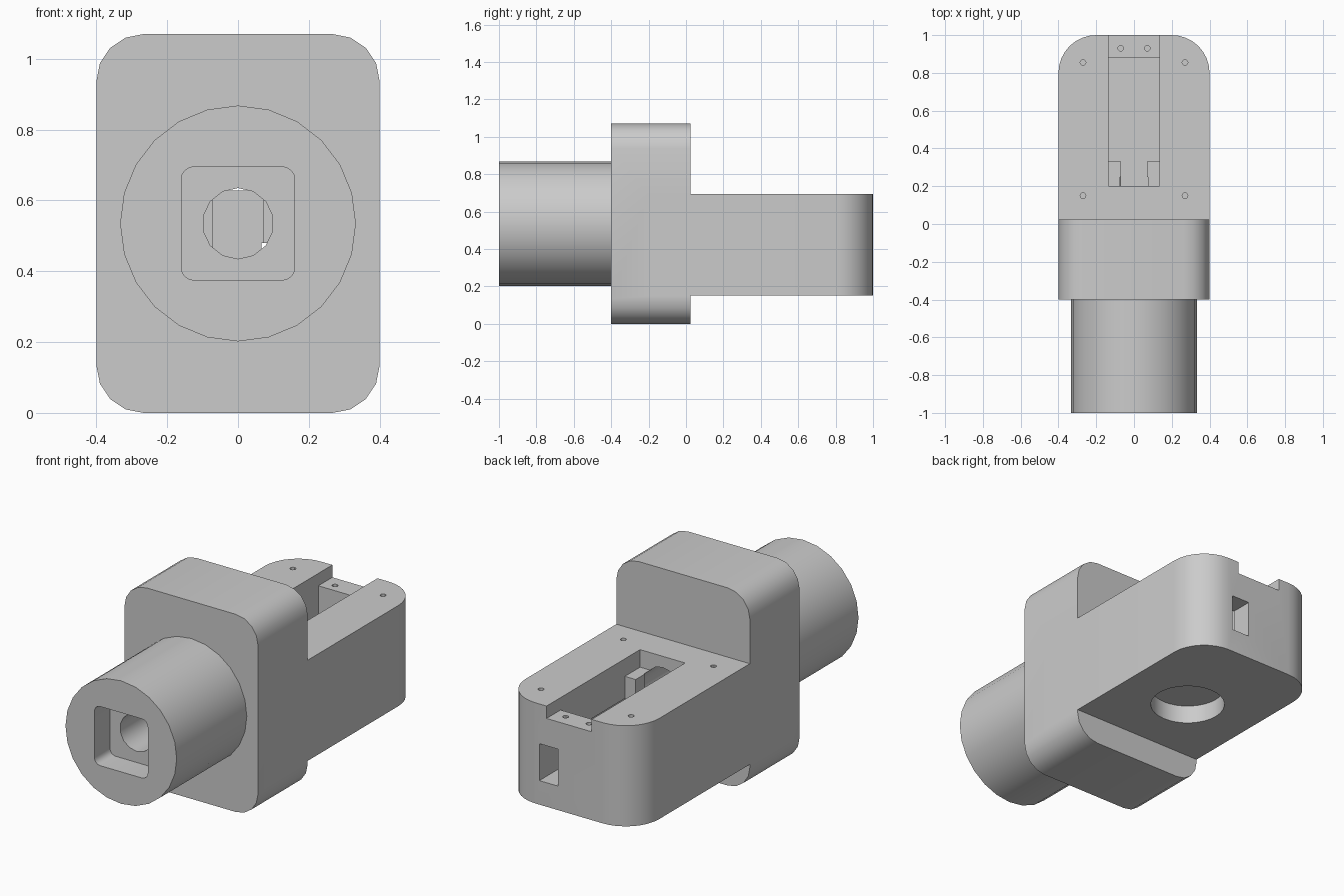
import bpy, bmesh
from math import sin, cos, pi

cube = bpy.data.objects.get("Cube")
if cube:
    bpy.data.objects.remove(cube, do_unlink=True)

grey = bpy.data.materials.new("light grey")
grey.use_nodes = True
grey.diffuse_color = (0.6, 0.6, 0.6, 1)
grey.node_tree.nodes["Principled BSDF"].inputs["Base Color"].default_value = (0.6, 0.6, 0.6, 1)

MID = 0.535      # height of the barrel axis


def circle(cx, cy, r, n):
    """Regular polygon with one corner pointing up."""
    return [(cx + r * sin(2 * pi * i / n), cy + r * cos(2 * pi * i / n)) for i in range(n)]


def rect(x0, x1, y0, y1, low_r=0, high_r=0, seg=4):
    """Rectangle with separate corner radii for the low and high sides."""
    corners = [(x1, y1, -1, -1, high_r, 0), (x0, y1, 1, -1, high_r, 1),
               (x0, y0, 1, 1, low_r, 2), (x1, y0, -1, 1, low_r, 3)]
    pts = []
    for x, y, sx, sy, r, quarter in corners:
        for i in range(seg + 1 if r else 1):
            a = (quarter + i / seg) * pi / 2
            pts.append((x + r * (sx + cos(a)), y + r * (sy + sin(a))) if r else (x, y))
    return pts


def prism(name, pts, axis, start, end):
    """Extrude a flat profile along y or z."""
    bm = bmesh.new()
    rings = [[bm.verts.new((a, t, b) if axis == "y" else (a, b, t)) for a, b in pts]
             for t in (start, end)]
    bm.faces.new(rings[0])
    bm.faces.new(rings[1])
    for i in range(len(pts)):
        j = (i + 1) % len(pts)
        bm.faces.new((rings[0][i], rings[0][j], rings[1][j], rings[1][i]))
    bmesh.ops.recalc_face_normals(bm, faces=bm.faces)
    mesh = bpy.data.meshes.new(name)
    bm.to_mesh(mesh)
    bm.free()
    mesh.materials.append(grey)
    obj = bpy.data.objects.new(name, mesh)
    bpy.context.collection.objects.link(obj)
    return obj


def combine(target, tool, operation):
    """Apply an exact boolean and discard the tool."""
    tool.hide_render = True
    bpy.context.view_layer.objects.active = target
    mod = target.modifiers.new(operation.title(), "BOOLEAN")
    mod.operation, mod.solver, mod.object = operation, "EXACT", tool
    bpy.ops.object.modifier_apply(modifier=mod.name)
    bpy.data.objects.remove(tool, do_unlink=True)


# Solid parts: flange plate, rear body and front barrel
housing = prism("housing", rect(-0.4, 0.4, 0, 1.07, 0.133, 0.133), "y", -0.4, 0.025)
body = prism("rear_body", rect(-0.4, 0.4, -0.2, 1, 0, 0.2, 8), "z", 0.15, 0.695)
barrel = prism("barrel", circle(0, MID, 0.333, 24), "y", -1, -0.3)
combine(housing, body, "UNION")
combine(housing, barrel, "UNION")

# Deep tray that leaves two posts at its front corners
tray = [(-0.07, 0.2), (0.07, 0.2), (0.07, 0.33), (0.135, 0.33),
        (0.135, 0.88), (-0.135, 0.88), (-0.135, 0.33), (-0.07, 0.33)]
cutters = [
    prism("tray", tray, "z", 0.28, 0.8),
    prism("tray_top", rect(-0.135, 0.135, 0.2, 0.88), "z", 0.6, 0.8),
    prism("rear_notch", rect(-0.135, 0.135, 0.8, 1.1), "z", 0.628, 0.8),
    prism("cable_channel", rect(0.067, 0.178, 0.28, 0.48), "y", 0.2, 1.1),
    prism("front_socket", rect(-0.16, 0.16, 0.375, 0.695, 0.035, 0.035), "y", -1.1, -0.867),
    prism("bore", circle(0, MID, 0.1, 14), "y", -0.95, 0.25),
    prism("base_recess", circle(0, 0.43, 0.19, 32), "z", 0.1, 0.25),
]

# Screw holes in the body top and in the notch ledge
for side in (-1, 1):
    for x, y, floor in ((0.27, 0.855, 0.55), (0.27, 0.15, 0.55), (0.07, 0.93, 0.53)):
        cutters.append(prism("screw_hole", circle(side * x, y, 0.015, 12), "z", floor, 0.8))

for cutter in cutters:
    combine(housing, cutter, "DIFFERENCE")

# Smooth curved walls, keep the edges crisp
bpy.ops.object.select_all(action="DESELECT")
housing.select_set(True)
bpy.context.view_layer.objects.active = housing
bpy.ops.object.shade_smooth_by_angle()
